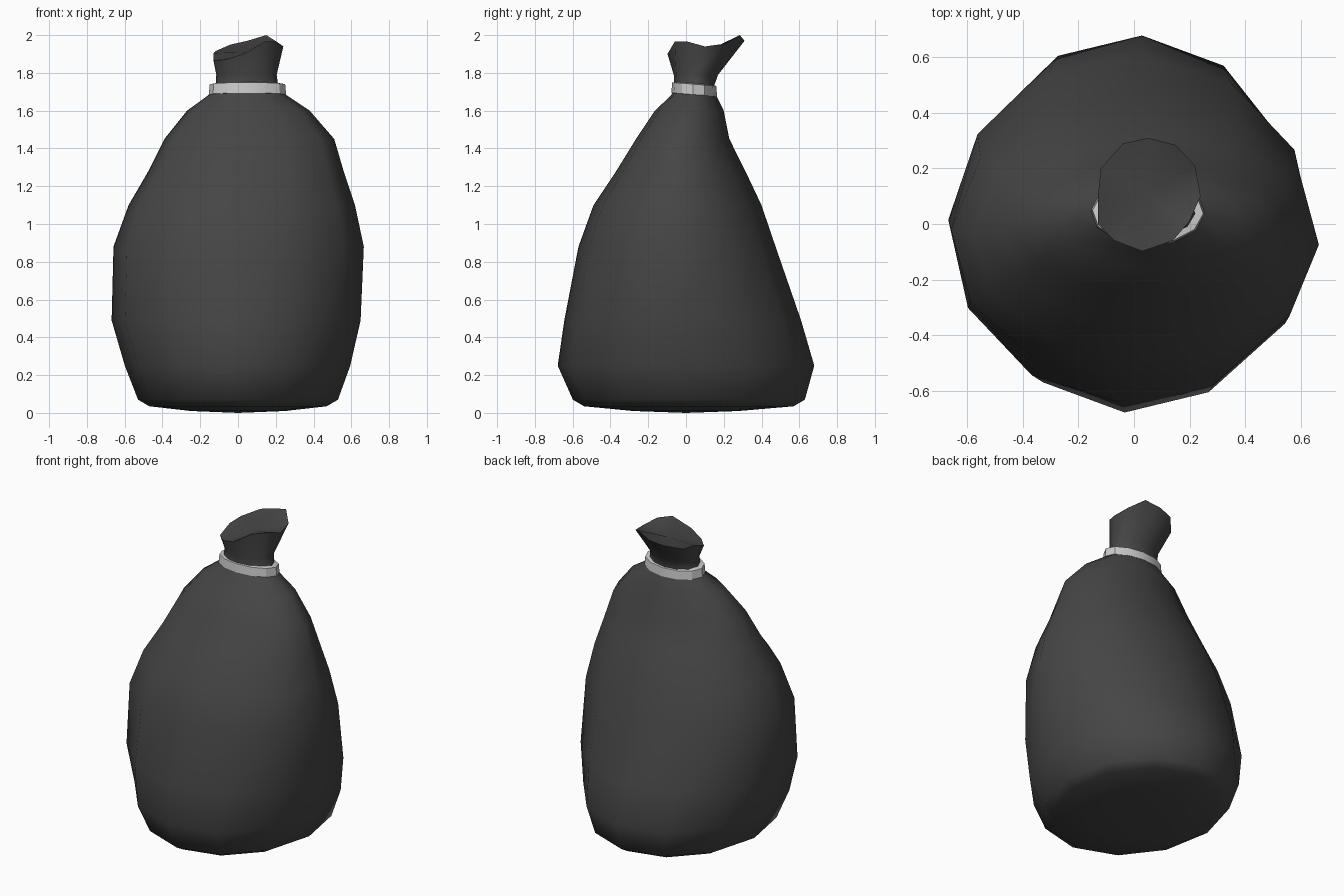
import bpy, bmesh, math

if "Cube" in bpy.data.objects:
    bpy.data.objects.remove(bpy.data.objects["Cube"])

N = 12
PHASE = math.radians(-3)


def material(name, v):
    m = bpy.data.materials.new(name)
    m.diffuse_color = (v, v, v, 1)
    m.use_nodes = True
    m.node_tree.nodes["Principled BSDF"].inputs["Base Color"].default_value = m.diffuse_color
    return m


def ring(x0, x1, y0, y1, z, tilt=0.0):
    """Elliptical ring filling the given x and y extents, optionally tilted along y."""
    cx, cy, rx, ry = (x0 + x1) / 2, (y0 + y1) / 2, (x1 - x0) / 2, (y1 - y0) / 2
    pts = []
    for i in range(N):
        a = PHASE + i * math.tau / N
        y = cy + ry * math.sin(a)
        pts.append((cx + rx * math.cos(a), y, z + tilt * (y - cy)))
    return pts


def loft(name, rings, mat, bottom=None, top=None, closed=False, angle=50):
    """Skin rings together; fan caps to the bottom and top points, or close into a loop."""
    bm = bmesh.new()
    vr = [[bm.verts.new(p) for p in r] for r in rings]
    pairs = list(zip(vr, vr[1:])) + ([(vr[-1], vr[0])] if closed else [])
    for a, b in pairs:
        for i in range(N):
            j = (i + 1) % N
            bm.faces.new((a[i], a[j], b[j], b[i]))
    for point, r in ((bottom, vr[0]), (top, vr[-1])):
        if point:
            c = bm.verts.new(point)
            for i in range(N):
                bm.faces.new((c, r[i], r[(i + 1) % N]))
    bmesh.ops.recalc_face_normals(bm, faces=bm.faces[:])
    me = bpy.data.meshes.new(name)
    bm.to_mesh(me)
    bm.free()
    me.materials.append(mat)
    ob = bpy.data.objects.new(name, me)
    bpy.context.collection.objects.link(ob)
    bpy.ops.object.select_all(action='DESELECT')
    ob.select_set(True)
    bpy.context.view_layer.objects.active = ob
    bpy.ops.object.shade_smooth_by_angle(angle=math.radians(angle))
    return ob


dark = material("dark grey plastic", 0.06)
light = material("light grey tie", 0.6)

# Sack: x min, x max, y min, y max, z
body = [
    (-0.25, 0.25, -0.28, 0.28, 0.01),
    (-0.47, 0.47, -0.54, 0.57, 0.035),
    (-0.53, 0.53, -0.60, 0.63, 0.07),
    (-0.60, 0.595, -0.68, 0.68, 0.25),
    (-0.67, 0.65, -0.645, 0.61, 0.49),
    (-0.66, 0.667, -0.57, 0.475, 0.88),
    (-0.58, 0.62, -0.49, 0.40, 1.10),
    (-0.475, 0.56, -0.37, 0.315, 1.28),
    (-0.39, 0.51, -0.265, 0.23, 1.45),
    (-0.27, 0.38, -0.165, 0.20, 1.60),
    (-0.16, 0.26, -0.08, 0.16, 1.68),
    (-0.12, 0.215, -0.06, 0.145, 1.72),
    (-0.115, 0.205, -0.065, 0.17, 1.79),
]
# Uneven gathered rim, counter-clockwise from the right side
rim = [(.24, .10, 1.94), (.22, .21, 1.955), (.15, .285, 2.0), (.05, .31, 1.97),
       (-.04, .29, 1.95), (-.12, .20, 1.915), (-.13, .10, 1.905), (-.13, 0, 1.865),
       (-.07, -.06, 1.87), (.03, -.098, 1.90), (.14, -.06, 1.965), (.20, .01, 1.965)]
loft("sack", [ring(*r) for r in body] + [rim], dark,
     bottom=(0, 0, 0), top=(0.05, 0.10, 1.91))

# Tie band round the neck
band = [(-.155, .255, -.078, .165, 1.685), (-.15, .25, -.073, .16, 1.74),
        (-.12, .22, -.05, .135, 1.745), (-.12, .22, -.05, .135, 1.68)]
loft("neck_tie", [ring(*r, tilt=-0.08) for r in band], light, closed=True, angle=30)
